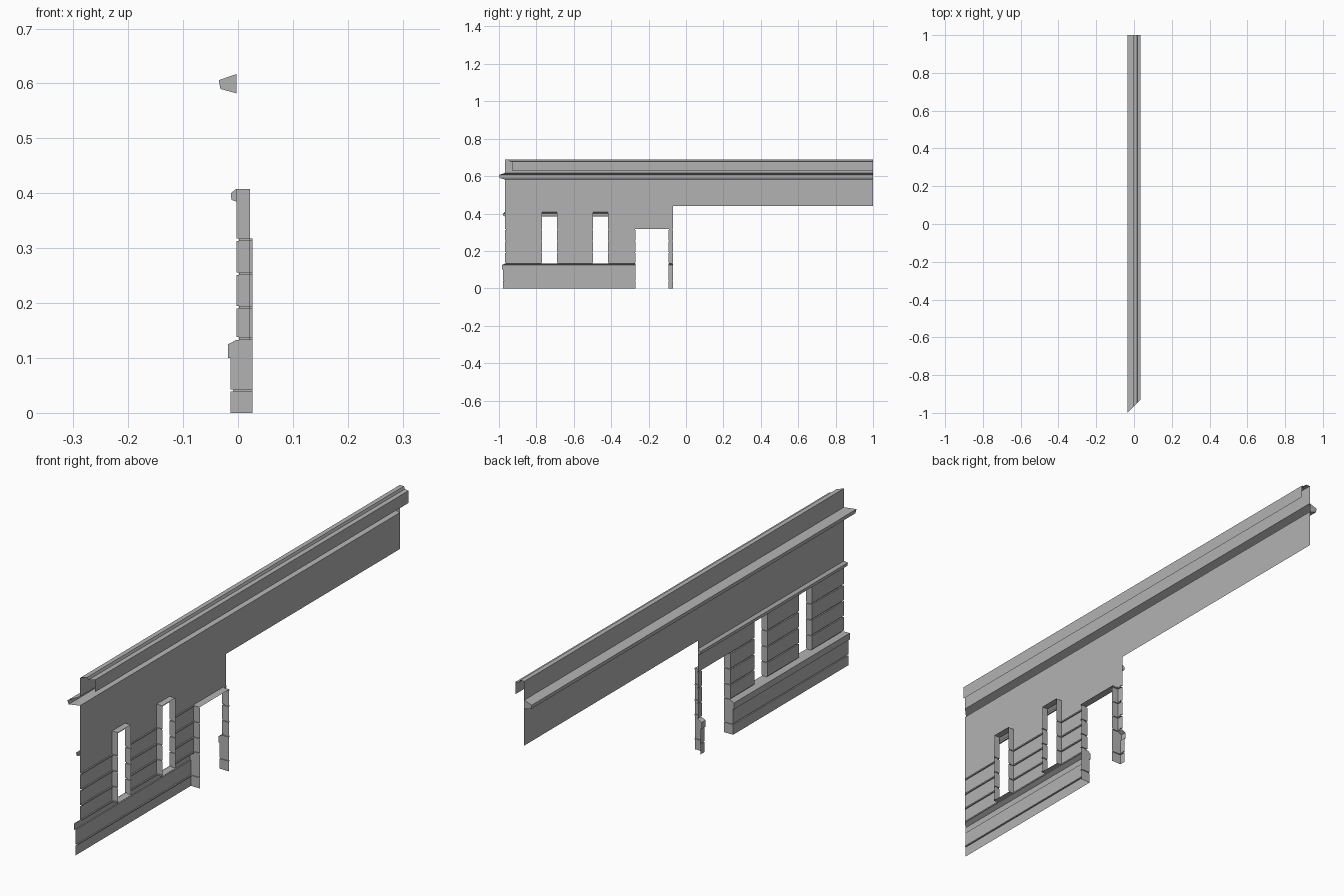
import bpy
import bmesh

cube = bpy.data.objects.get("Cube")
if cube:
    bpy.data.objects.remove(cube, do_unlink=True)

stone = bpy.data.materials.new("grey_stone")
stone.use_nodes = True
GREY = (0.45, 0.45, 0.45, 1)
stone.diffuse_color = GREY
stone.node_tree.nodes["Principled BSDF"].inputs["Base Color"].default_value = GREY

FACE = -0.003          # outer wall plane
GROOVE = 0.005         # depth of the joints
HEAD, LINTEL, SILL = 0.408, 0.318, 0.133
WINDOW_DEPTH, DOOR_DEPTH = 0.022, 0.026
WALL_END = -0.07
DOOR = (-0.27, -0.094)
WINDOWS = [(-0.77, -0.69), (-0.497, -0.417)]


def finish(name, bm):
    bmesh.ops.remove_doubles(bm, verts=bm.verts, dist=0.00001)
    mesh = bpy.data.meshes.new(name)
    bm.to_mesh(mesh)
    bm.free()
    mesh.materials.append(stone)
    obj = bpy.data.objects.new(name, mesh)
    bpy.context.collection.objects.link(obj)


def sheet(bm, a, b):
    """Quads between two matching rows of points."""
    for p, q, r, s in zip(a, b, b[1:], a[1:]):
        bm.faces.new([bm.verts.new(v) for v in (p, s, r, q)])


def run(name, profile, start, end, start_depth=None, end_depth=None, cap=False):
    """Sweep a profile of (x, z, joint inset) along y; start None is the mitre."""
    bm = bmesh.new()
    a = [(x, x - 0.965 if start is None else start + g, z) for x, z, g in profile]
    b = [(x, end - g, z) for x, z, g in profile]
    sheet(bm, a, b)
    if start_depth:
        sheet(bm, [(start_depth, y, z) for x, y, z in a], a)
    if end_depth:
        sheet(bm, b, [(end_depth, y, z) for x, y, z in b])
    if cap:
        bm.faces.new([bm.verts.new(v) for v in b])
    finish(name, bm)


def plate(name, z, y0, y1, depth, up):
    bm = bmesh.new()
    pts = [(FACE, y0, z), (depth, y0, z), (depth, y1, z), (FACE, y1, z)]
    bm.faces.new([bm.verts.new(p) for p in (pts if up else pts[::-1])])
    finish(name, bm)


def joint(x, z, height=0.005):
    d = x + GROOVE
    return [(x, z, 0), (d, z, GROOVE * 0.7), (d, z + height, GROOVE * 0.7), (x, z + height, 0)]


# Profiles, bottom to top
base = ([(-0.014, 0, 0)] + joint(-0.014, 0.039, 0.004)
        + [(-0.014, 0.1, 0), (-0.018, 0.1, 0), (-0.018, 0.125, 0), (FACE, SILL, 0)])
courses = [p for z in (SILL, 0.19, 0.251, 0.313) for p in joint(FACE, z)]
plain = [(FACE, LINTEL, 0), (FACE, HEAD, 0)]
band = [(FACE, 0.385, 0), (-0.012, 0.388, 0), (-0.013, 0.4, 0), (FACE, HEAD, 0)]
cornice = [(FACE, 0.582, 0), (-0.032, 0.59, 0), (-0.035, 0.606, 0), (FACE, 0.617, 0)]
parapet = [(FACE, 0.617, 0), (FACE, 0.69, 0), (0.015, 0.69, 0),
           (0.019, 0.68, 0), (0.035, 0.678, 0), (0.035, 0.63, 0)]

# Plinth
run("plinth", base, None, DOOR[0], end_depth=DOOR_DEPTH)
run("plinth_door_side", base, DOOR[1], WALL_END, start_depth=DOOR_DEPTH)

# Jointed piers between the openings, with plain tops
start, depth = None, None
for i, (w0, w1) in enumerate(WINDOWS):
    run(f"pier_{i + 1}", courses, start, w0, depth, WINDOW_DEPTH)
    run(f"pier_top_{i + 1}", plain, start, w0, depth, WINDOW_DEPTH)
    plate(f"window_sill_{i + 1}", SILL, w0 - 0.003, w1 + 0.003, WINDOW_DEPTH, True)
    plate(f"window_head_{i + 1}", HEAD, w0, w1, WINDOW_DEPTH, False)
    start, depth = w1, WINDOW_DEPTH
run("pier_3", courses, start, DOOR[0], depth, DOOR_DEPTH)
run("pier_4", courses, DOOR[1], WALL_END, DOOR_DEPTH)
run("door_head_wall", plain, start, WALL_END, depth)
plate("door_lintel", LINTEL, *DOOR, DOOR_DEPTH, False)

# Upper wall, mouldings and parapet
run("string_course", band, None, WALL_END, cap=True)
run("wall_strip", [(FACE, HEAD, 0), (FACE, 0.44, 0)], None, WALL_END)
run("upper_wall", [(FACE, 0.44, 0), (FACE, 0.582, 0)], None, 1)
run("cornice", cornice, None, 1, cap=True)
run("parapet", parapet, None, 1)
